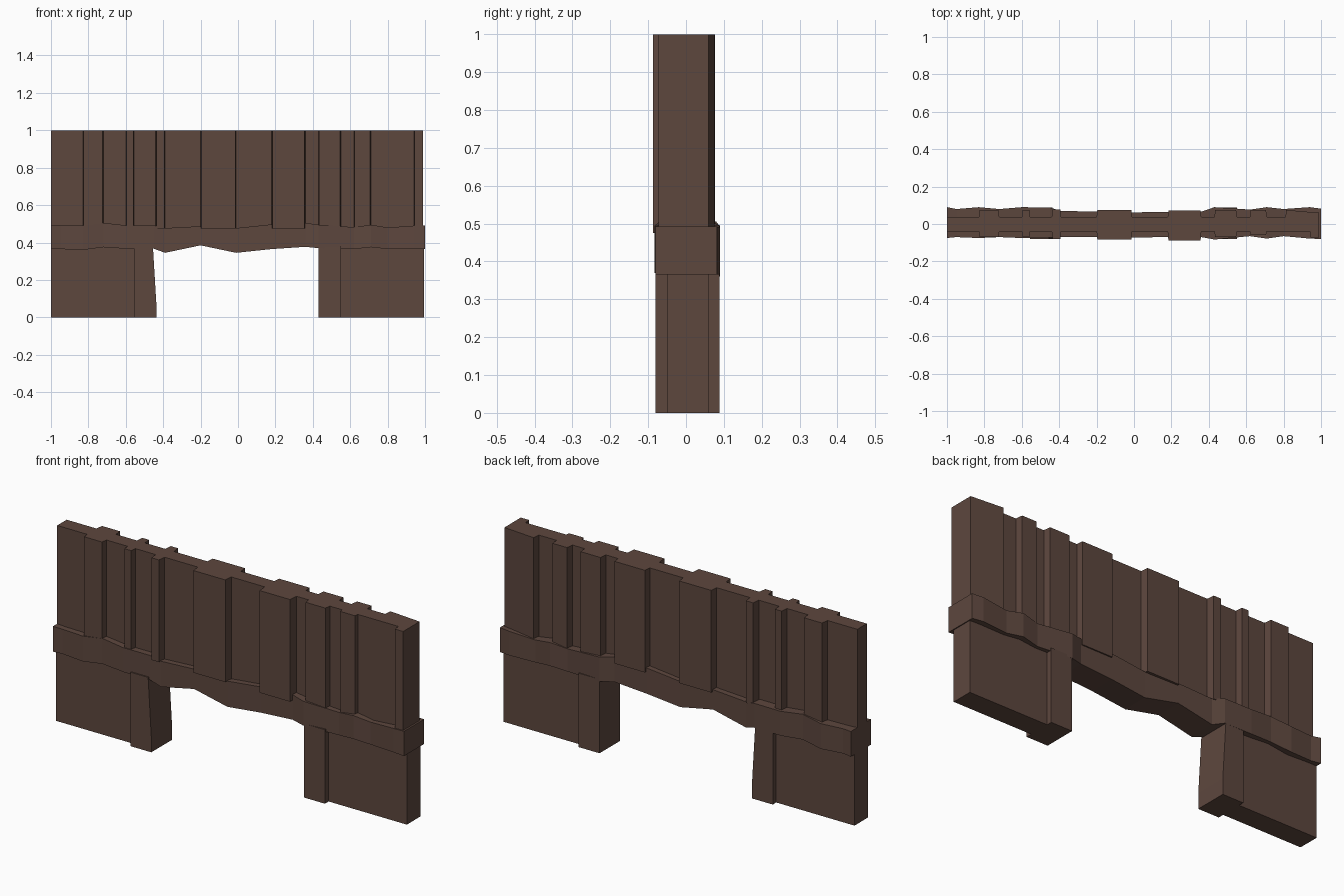
import bpy, bmesh

wood = bpy.data.materials.new("dark_wood")
wood.diffuse_color = (0.11, 0.063, 0.048, 1)


def finish(name, bm):
    bmesh.ops.recalc_face_normals(bm, faces=bm.faces)
    me = bpy.data.meshes.new(name)
    bm.to_mesh(me)
    bm.free()
    me.materials.append(wood)
    ob = bpy.data.objects.new(name, me)
    bpy.context.collection.objects.link(ob)
    return ob


def prism(name, plan, z0, z1):
    """Extrude a plan outline straight up."""
    bm = bmesh.new()
    f = bm.faces.new([bm.verts.new((x, y, z0)) for x, y in plan])
    r = bmesh.ops.extrude_face_region(bm, geom=[f])
    top = [v for v in r["geom"] if isinstance(v, bmesh.types.BMVert)]
    bmesh.ops.translate(bm, verts=top, vec=(0, 0, z1 - z0))
    return finish(name, bm)


def loft(name, sections):
    """Join a row of four-cornered sections."""
    bm = bmesh.new()
    rings = [[bm.verts.new(p) for p in s] for s in sections]
    for a, b in zip(rings, rings[1:]):
        for i in range(4):
            j = (i + 1) % 4
            bm.faces.new((a[i], a[j], b[j], b[i]))
    bm.faces.new(rings[0])
    bm.faces.new(rings[-1])
    return finish(name, bm)


# Plank wall: raised planks as (start, end, depth), recesses in between
def stepped_edge(raised, recess):
    pts = [(-1, recess)]
    for a, b, y in raised:
        pts += [(a, recess), (a + 0.004, y), (b - 0.004, y), (b, recess)]
    return pts


front = stepped_edge([(-0.83, -0.72, -0.07), (-0.60, -0.555, -0.07),
                      (-0.44, -0.39, -0.08), (-0.20, -0.01, -0.083),
                      (0.18, 0.36, -0.087), (0.43, 0.55, -0.07),
                      (0.62, 0.71, -0.06), (0.94, 0.99, -0.073)], -0.04)
back = stepped_edge([(-0.83, -0.72, 0.075), (-0.60, -0.555, 0.075),
                     (-0.44, -0.39, 0.077), (-0.20, -0.01, 0.076),
                     (0.18, 0.36, 0.072), (0.43, 0.55, 0.075),
                     (0.62, 0.71, 0.075), (0.81, 0.99, 0.075)], 0.037)
# the right end closes flat between the two raised end planks
front[-2:] = [(0.99, -0.073)]
back[-2:] = [(0.99, 0.06)]
prism("plank_wall", front + back[::-1], 0.475, 1.0)

# Wavy beam: x, front y, back y, bottom z, top z
beam = [(-1.0, -0.075, 0.09, 0.365, 0.495), (-0.95, -0.07, 0.08, 0.365, 0.492),
        (-0.83, -0.075, 0.09, 0.36, 0.49), (-0.72, -0.07, 0.08, 0.375, 0.505),
        (-0.60, -0.075, 0.09, 0.367, 0.492), (-0.45, -0.073, 0.088, 0.367, 0.492),
        (-0.39, -0.07, 0.07, 0.345, 0.477), (-0.20, -0.07, 0.066, 0.385, 0.487),
        (-0.01, -0.072, 0.062, 0.345, 0.477), (0.18, -0.07, 0.065, 0.365, 0.497),
        (0.36, -0.07, 0.066, 0.377, 0.505), (0.43, -0.083, 0.09, 0.37, 0.495),
        (0.62, -0.065, 0.077, 0.365, 0.482), (0.71, -0.078, 0.09, 0.375, 0.495),
        (0.80, -0.065, 0.08, 0.365, 0.48), (0.94, -0.078, 0.09, 0.367, 0.49),
        (1.0, -0.08, 0.082, 0.365, 0.492)]
loft("wavy_beam", [[(x, f, b), (x, k, b), (x, k, t), (x, f, t)]
                   for x, f, k, b, t in beam])

# Lower panels and the thicker posts beside the opening
for side, x0, x1 in (("left", -1.0, -0.54), ("right", 0.54, 0.995)):
    prism(side + "_panel", [(x0, -0.05), (x1, -0.05), (x1, 0.06), (x0, 0.06)], 0, 0.40)
for side, x0, x1, top in (("left", -0.555, -0.437, -0.455), ("right", 0.43, 0.55, 0.55)):
    loft(side + "_post", [[(x0, -0.08, z), (e, -0.08, z), (e, 0.088, z), (x0, 0.088, z)]
                          for z, e in ((0, x1), (0.08, x1), (0.38, top))])
